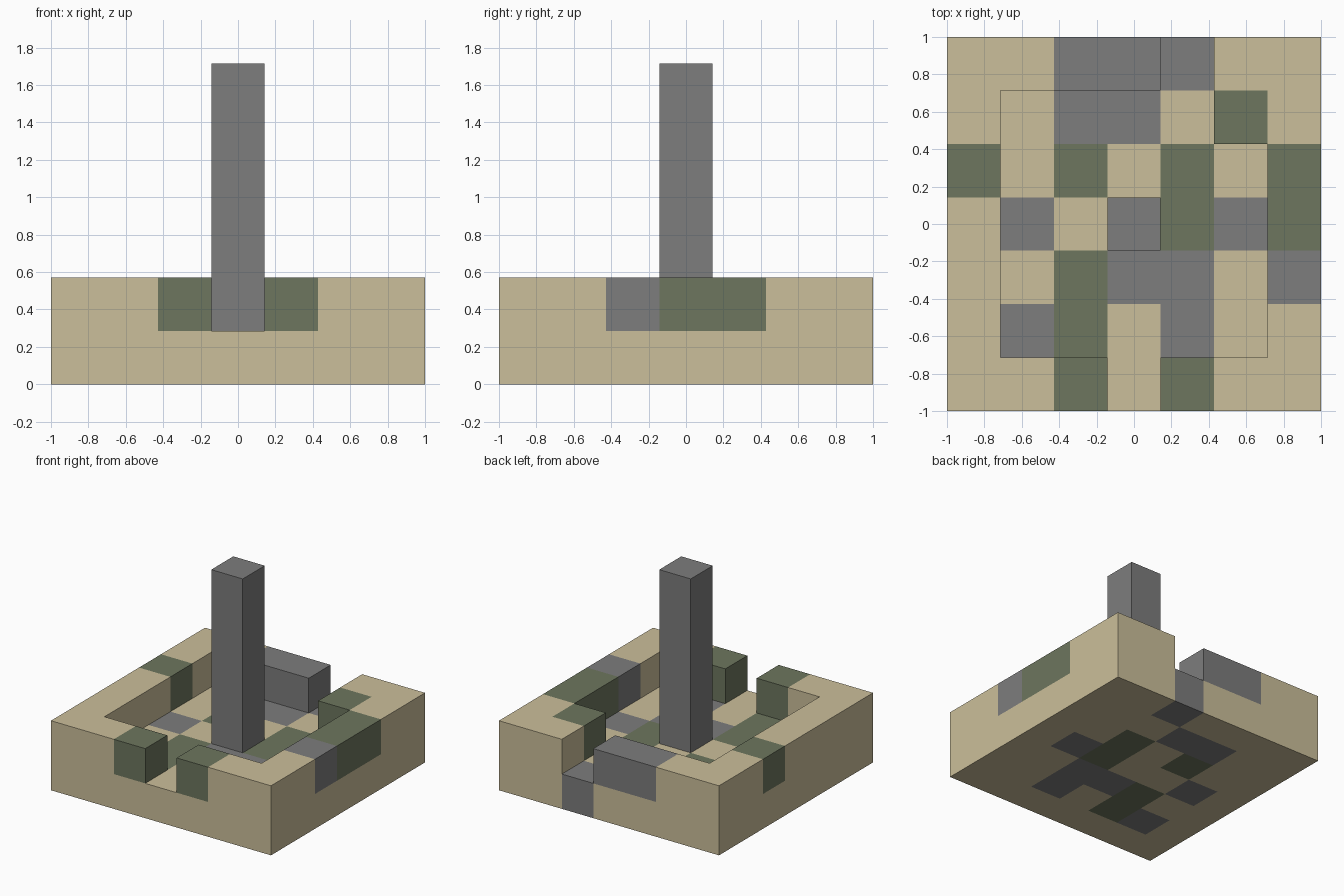
import bpy
import bmesh
from mathutils import Vector

if "Cube" in bpy.data.objects:
    bpy.data.objects.remove(bpy.data.objects["Cube"], do_unlink=True)

CELLS = 7
SIZE = 2 / CELLS


def make_material(name, rgb):
    mat = bpy.data.materials.new(name)
    mat.use_nodes = True
    color = (*rgb, 1)
    mat.diffuse_color = color
    mat.node_tree.nodes["Principled BSDF"].inputs["Base Color"].default_value = color
    return mat


# Linear colours
MATERIALS = [
    make_material("sandstone", (0.60, 0.52, 0.325)),
    make_material("grey_stone", (0.205, 0.205, 0.205)),
    make_material("mossy_stone", (0.153, 0.181, 0.112)),
]
KEYS = "sgm"

# Plans run from back to front, left to right along x; a dot is empty
FLOOR_PLAN = [
    "ssssgss",
    "ssggsss",
    "ssmsmss",
    "sgssmgs",
    "ssmggss",
    "sgmsgss",
    "sssssss",
]
WALL_PLAN = [
    "ssgg.ss",
    "s.....s",
    "m.....m",
    "s.....m",
    "s.....g",
    "s.....s",
    "ssm.mss",
]


def layer(plan, level):
    """Turn one plan into a dictionary of block positions and colours."""
    return {(x, CELLS - 1 - row, level): KEYS.index(key)
            for row, line in enumerate(plan)
            for x, key in enumerate(line) if key != "."}


PARTS = {
    "floor_slab": layer(FLOOR_PLAN, 0),
    "courtyard_wall": layer(WALL_PLAN, 1),
    "corner_block": {(5, 5, 1): KEYS.index("m")},
    "central_pillar": {(3, 3, z): KEYS.index("g") for z in range(1, 6)},
}
SOLID = {cell for blocks in PARTS.values() for cell in blocks}


def build_part(name, blocks):
    """Make one mesh from the exposed sides of its blocks."""
    bm = bmesh.new()
    origin = Vector((-1, -1, 0))
    for cell, color in blocks.items():
        centre = origin + (Vector(cell) + Vector((0.5, 0.5, 0.5))) * SIZE
        for axis in range(3):
            for sign in (-1, 1):
                normal = Vector((0, 0, 0))
                normal[axis] = sign
                if tuple(int(c + n) for c, n in zip(cell, normal)) in SOLID:
                    continue
                u = Vector((0, 0, 0))
                u[(axis + 1) % 3] = 1
                v = normal.cross(u)
                corners = (u + v, v - u, -u - v, u - v)
                face = bm.faces.new([bm.verts.new(centre + (normal + c) * SIZE / 2)
                                     for c in corners])
                face.material_index = color
    bmesh.ops.remove_doubles(bm, verts=bm.verts, dist=0.001)
    mesh = bpy.data.meshes.new(name)
    bm.to_mesh(mesh)
    bm.free()
    for mat in MATERIALS:
        mesh.materials.append(mat)
    obj = bpy.data.objects.new(name, mesh)
    bpy.context.collection.objects.link(obj)


for part_name, part_blocks in PARTS.items():
    build_part(part_name, part_blocks)
